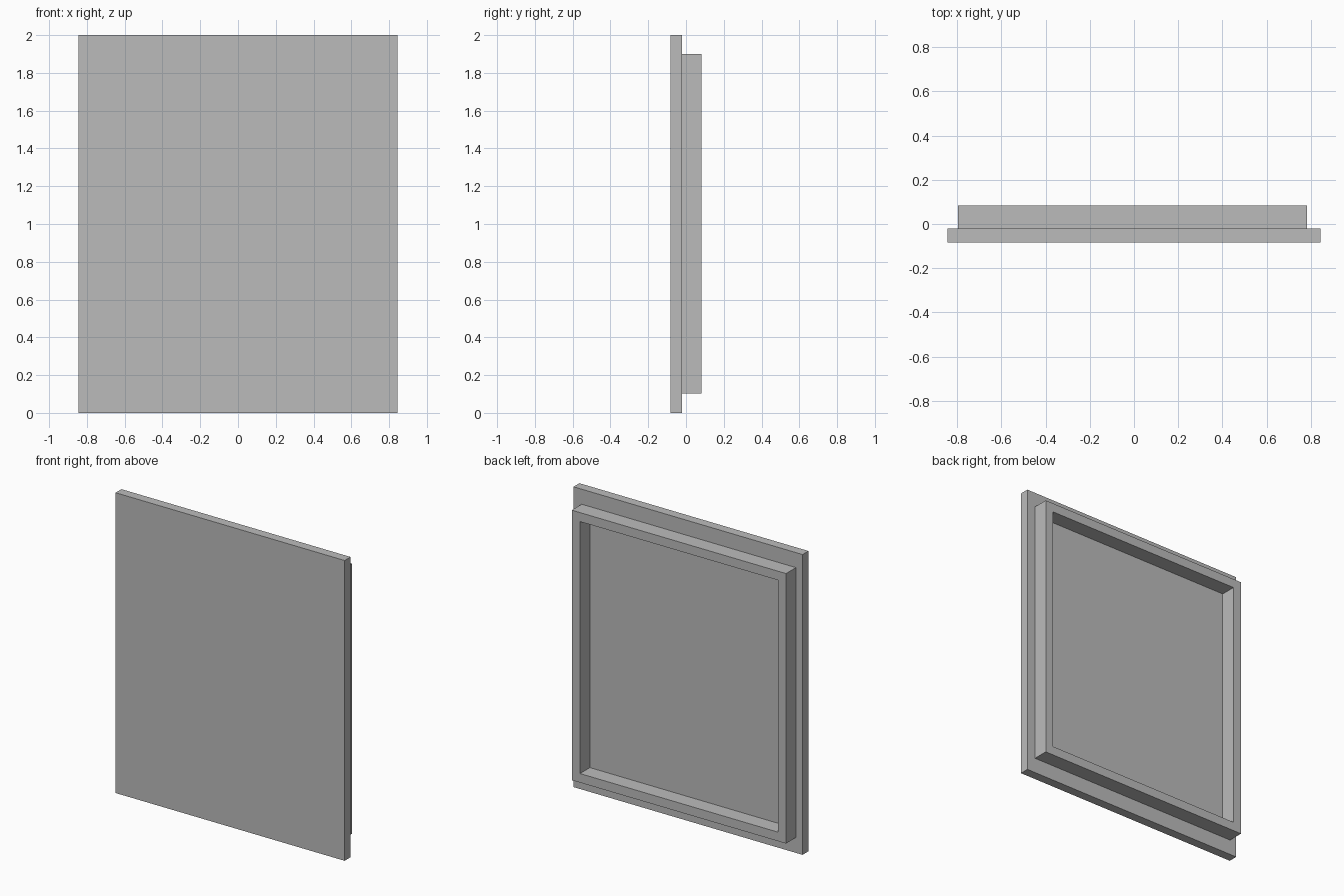
import bpy
import bmesh

cube = bpy.data.objects.get("Cube")
if cube:
    bpy.data.objects.remove(cube, do_unlink=True)

grey = bpy.data.materials.new("plain grey")
grey.use_nodes = True
colour = (0.5, 0.5, 0.5, 1)
grey.diffuse_color = colour
grey.node_tree.nodes["Principled BSDF"].inputs["Base Color"].default_value = colour


def rectangle(bm, x0, x1, z0, z1, y):
    corners = [(x0, y, z0), (x1, y, z0), (x1, y, z1), (x0, y, z1)]
    return [bm.verts.new(c) for c in corners]


def finish(bm, name, depth):
    """Extrude the flat outline towards the back and make it an object."""
    result = bmesh.ops.extrude_face_region(bm, geom=bm.faces[:], use_keep_orig=True)
    moved = [v for v in result["geom"] if isinstance(v, bmesh.types.BMVert)]
    bmesh.ops.translate(bm, verts=moved, vec=(0, depth, 0))
    bmesh.ops.recalc_face_normals(bm, faces=bm.faces[:])
    mesh = bpy.data.meshes.new(name)
    bm.to_mesh(mesh)
    bm.free()
    mesh.materials.append(grey)
    obj = bpy.data.objects.new(name, mesh)
    bpy.context.collection.objects.link(obj)
    return obj


FRONT, JOIN, BACK = -0.083, -0.021, 0.083

# Flat front panel
bm = bmesh.new()
bm.faces.new(rectangle(bm, -0.844, 0.844, 0, 2, FRONT))
finish(bm, "front_panel", JOIN - FRONT)

# Raised rim on the back, open in the middle
x0, x1, z0, z1, wall = -0.795, 0.783, 0.102, 1.9, 0.06
bm = bmesh.new()
outer = rectangle(bm, x0, x1, z0, z1, JOIN)
inner = rectangle(bm, x0 + wall, x1 - wall, z0 + wall, z1 - wall, JOIN)
for i in range(4):
    j = (i + 1) % 4
    bm.faces.new((outer[i], outer[j], inner[j], inner[i]))
finish(bm, "back_rim", BACK - JOIN)
